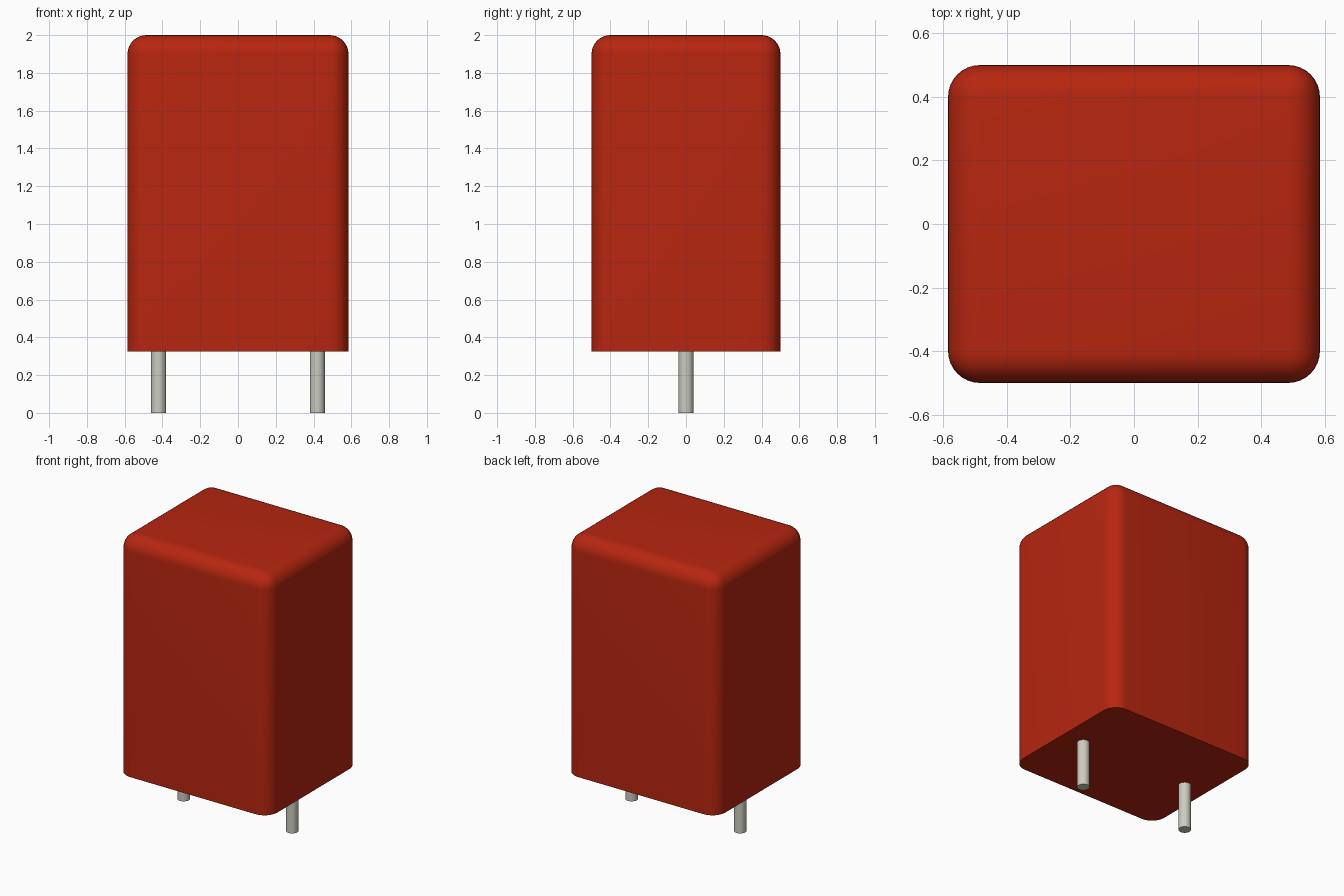
import bpy
import bmesh
from math import radians
from mathutils import Matrix, Vector

default = bpy.data.objects.get("Cube")
if default:
    bpy.data.objects.remove(default, do_unlink=True)

WIDTH, DEPTH, BOTTOM, TOP = 1.17, 1.0, 0.325, 2.0
ROUNDING = 0.1
PIN_X, PIN_RADIUS = 0.42, 0.04


def make_material(name, color):
    mat = bpy.data.materials.new(name)
    mat.use_nodes = True
    mat.diffuse_color = color
    mat.node_tree.nodes["Principled BSDF"].inputs["Base Color"].default_value = color
    return mat


def finish(bm, name, mat):
    mesh = bpy.data.meshes.new(name)
    bm.to_mesh(mesh)
    bm.free()
    mesh.materials.append(mat)
    obj = bpy.data.objects.new(name, mesh)
    bpy.context.collection.objects.link(obj)
    bpy.ops.object.select_all(action="DESELECT")
    obj.select_set(True)
    bpy.context.view_layer.objects.active = obj
    bpy.ops.object.shade_smooth_by_angle(angle=radians(40))
    return obj


red = make_material("red_casing", (0.47, 0.019, 0.005, 1))
metal = make_material("pin_metal", (0.6, 0.6, 0.53, 1))

# Casing: box rounded on every edge except the flat base
bm = bmesh.new()
bmesh.ops.create_cube(bm, size=1)
bmesh.ops.scale(bm, vec=Vector((WIDTH, DEPTH, TOP - BOTTOM)), verts=bm.verts)
bmesh.ops.translate(bm, vec=Vector((0, 0, (TOP + BOTTOM) / 2)), verts=bm.verts)
rounded = [e for e in bm.edges if max(v.co.z for v in e.verts) > BOTTOM + 0.01]
bmesh.ops.bevel(bm, geom=rounded, offset=ROUNDING, offset_type="OFFSET",
                segments=8, profile=0.5, affect="EDGES")
finish(bm, "casing", red)

# Two contact pins under the casing
for side, name in ((1, "left_pin"), (-1, "right_pin")):
    bm = bmesh.new()
    bmesh.ops.create_cone(bm, cap_ends=True, segments=24, radius1=PIN_RADIUS,
                          radius2=PIN_RADIUS, depth=BOTTOM,
                          matrix=Matrix.Translation((side * PIN_X, 0, BOTTOM / 2)))
    finish(bm, name, metal)
